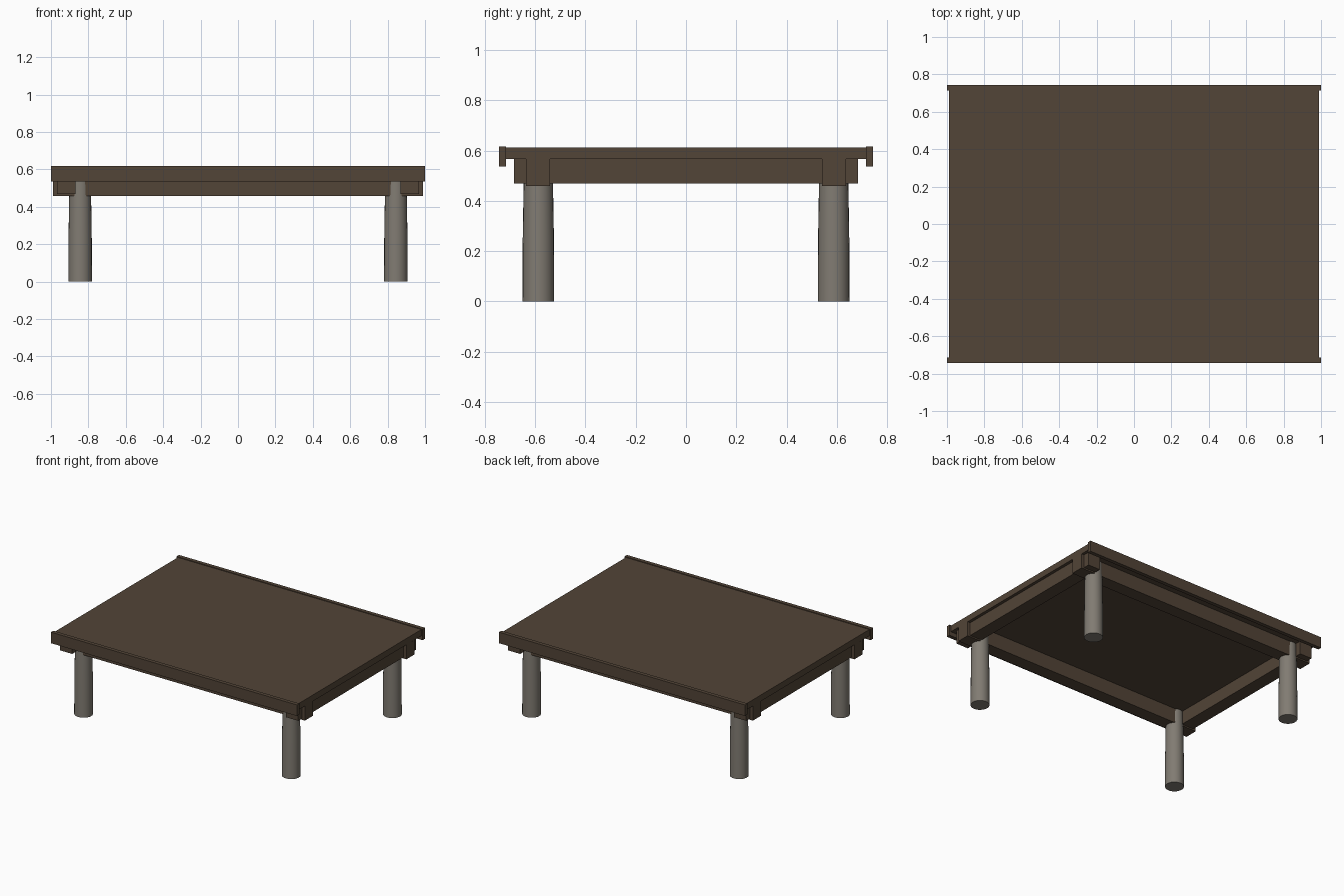
import bpy, bmesh, math

if "Cube" in bpy.data.objects:
    bpy.data.objects.remove(bpy.data.objects["Cube"])


def material(name, rgb):
    m = bpy.data.materials.new(name)
    m.diffuse_color = (*rgb, 1.0)
    m.use_nodes = True
    m.node_tree.nodes["Principled BSDF"].inputs["Base Color"].default_value = m.diffuse_color
    return m


WOOD = material("dark brown wood", (0.085, 0.058, 0.038))
STONE = material("warm grey", (0.22, 0.20, 0.17))


def box(name, x0, x1, y0, y1, z0, z1):
    """Axis-aligned box given by its extents."""
    bm = bmesh.new()
    bmesh.ops.create_cube(bm, size=1)
    for v in bm.verts:
        v.co = ((x0, x1)[v.co.x > 0], (y0, y1)[v.co.y > 0], (z0, z1)[v.co.z > 0])
    return finish(bm, name, WOOD)


def finish(bm, name, mat):
    me = bpy.data.meshes.new(name)
    bm.to_mesh(me)
    bm.free()
    me.materials.append(mat)
    ob = bpy.data.objects.new(name, me)
    bpy.context.collection.objects.link(ob)
    return ob


def leg(name, x, y, sides=24):
    """Round leg, straight below and gently tapered towards the top."""
    bm = bmesh.new()
    rings = []
    for r, z in ((0.063, 0.0), (0.062, 0.25), (0.0585, 0.46), (0.056, 0.567)):
        rings.append([bm.verts.new((x + r * math.cos(2 * math.pi * i / sides),
                                    y + r * math.sin(2 * math.pi * i / sides), z))
                      for i in range(sides)])
    for a, b in zip(rings, rings[1:]):
        for i in range(sides):
            j = (i + 1) % sides
            bm.faces.new((a[i], a[j], b[j], b[i])).smooth = True
    bm.faces.new(rings[0][::-1])
    bm.faces.new(rings[-1])
    ob = finish(bm, name, STONE)
    bpy.ops.object.select_all(action='DESELECT')
    ob.select_set(True)
    bpy.context.view_layer.objects.active = ob
    bpy.ops.object.shade_smooth_by_angle(angle=math.radians(35))


# Table top
box("table_top", -0.99, 0.99, -0.716, 0.716, 0.566, 0.612)

for s, side in ((-1, "front"), (1, "back")):
    # Raised edge rail along each long side
    y = sorted((s * 0.715, s * 0.743))
    box(side + "_edge_rail", -1, 1, *y, 0.536, 0.617)
    # Long beam over the legs, flush with the ends of the top
    y = sorted((s * 0.541, s * 0.637))
    box(side + "_long_beam", -0.99, 0.99, *y, 0.459, 0.566)

for s, side in ((-1, "left"), (1, "right")):
    # Cross beam notched through the long beams
    x = sorted((s * 0.87, s * 0.968))
    box(side + "_cross_beam", *x, -0.683, 0.683, 0.469, 0.566)
    # Legs
    for t, end in ((-1, "front"), (1, "back")):
        leg(f"{end}_{side}_leg", s * 0.844, t * 0.587)
